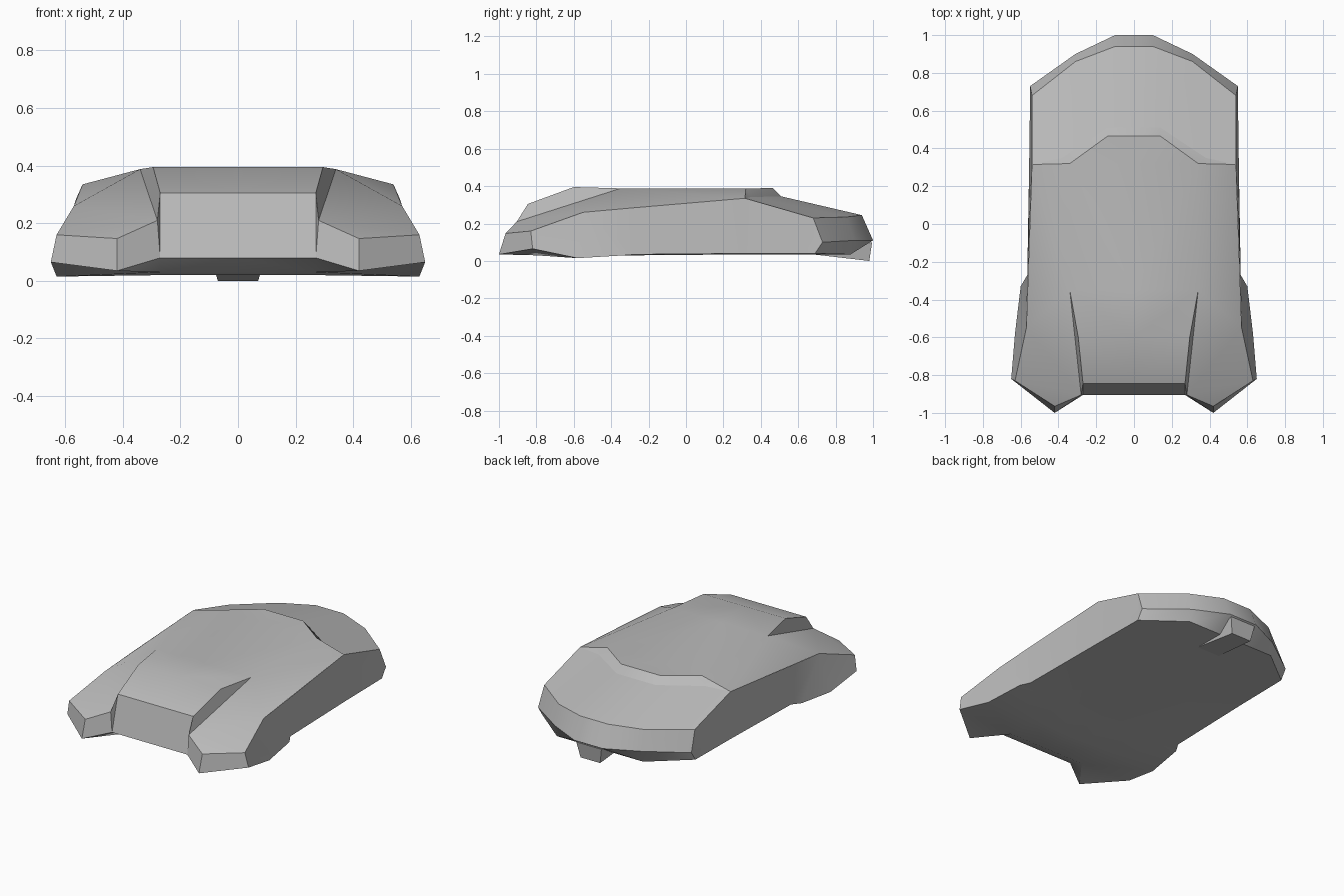
import bpy
import bmesh
from math import radians

if "Cube" in bpy.data.objects:
    bpy.data.objects.remove(bpy.data.objects["Cube"])

grey = bpy.data.materials.new("plain_grey")
grey.use_nodes = True
colour = (0.5, 0.5, 0.5, 1)
grey.diffuse_color = colour
grey.node_tree.nodes["Principled BSDF"].inputs["Base Color"].default_value = colour


def centred(line):
    """The same line moved onto the mirror plane."""
    return [(0, y, z) for x, y, z in line]


def add_face(bm, points):
    """A face through the points, skipping repeated ones."""
    unique = list(dict.fromkeys(points))
    if len(unique) > 2:
        bm.faces.new([bm.verts.new(p) for p in unique])


def add_strip(bm, first, second):
    """Faces bridging two lines with equal numbers of points."""
    for i in range(len(first) - 1):
        add_face(bm, (first[i], first[i + 1], second[i + 1], second[i]))


def finish(bm, name):
    """Weld the half shell, mirror it and shade it."""
    bmesh.ops.remove_doubles(bm, verts=bm.verts, dist=0.0005)
    for v in list(bm.verts):
        if v.co.x > 0:
            continue
        v.co.x = 0
    copy = bmesh.ops.duplicate(bm, geom=bm.verts[:] + bm.edges[:] + bm.faces[:])
    for item in copy["geom"]:
        if isinstance(item, bmesh.types.BMVert):
            item.co.x *= -1
    bmesh.ops.remove_doubles(bm, verts=bm.verts, dist=0.0005)
    bmesh.ops.recalc_face_normals(bm, faces=bm.faces)
    mesh = bpy.data.meshes.new(name)
    bm.to_mesh(mesh)
    bm.free()
    mesh.materials.append(grey)
    obj = bpy.data.objects.new(name, mesh)
    bpy.context.collection.objects.link(obj)
    bpy.ops.object.select_all(action="DESELECT")
    obj.select_set(True)
    bpy.context.view_layer.objects.active = obj
    bpy.ops.object.shade_smooth_by_angle(angle=radians(30))
    return obj


# Key corners of the hull
nose_low = (.27, -.905, .08)
nose_top = (.27, -.845, .305)
brow = (.295, -.6, .395)
slot_end = (.34, -.35, .388)
slot_low = (.28, -.905, .21)
roof_corner = (.34, .32, .387)
roof_back = (.14, .465, .39)
shoulder = (.54, .315, .335)
hip = (.57, -.55, .26)
prong_top = (.42, -.965, .147)
prong_tip = (.42, -1, .035)
prong_side = (.63, -.83, .16)
rear_corner = (.54, .68, .23)

# Lines running along or across the hull
roof_edge = [nose_low, nose_top, brow, slot_end, roof_corner]
sill = [(.65, -.82, .065), (.63, -.58, .015), (.6, -.33, .03),
        (.565, -.27, .035), (.555, .315, .04), (.55, .69, .04)]
belly = [(.27, -.8, .03), (.27, -.58, .02), (.28, -.33, .03),
         (.28, -.27, .03), (.28, .315, .035), (.31, .88, .035)]
roof_rear = [(0, .465, .39), roof_back, roof_corner, shoulder]
deck_front = [(0, .51, .345), (.14, .51, .345), (.38, .35, .342), shoulder]
deck_rear = [(0, .94, .245), (.1, .94, .245), (.31, .86, .235), rear_corner]
bumper = [(0, 1, .11), (.1, 1, .11), (.31, .9, .11), (.55, .73, .1)]
bumper_low = [(0, .88, .035), (.1, .88, .035), belly[-1], sill[-1]]

hull = bmesh.new()

# Nose, roof and its rear point
add_strip(hull, centred(roof_edge), roof_edge)
add_face(hull, centred([roof_corner]) + [roof_corner, roof_back] + centred([roof_back]))

# Front prongs and the slots beside the nose
add_face(hull, (nose_top, brow, slot_end, slot_low))
add_face(hull, (nose_low, nose_top, slot_low))
add_face(hull, (slot_low, prong_top, prong_tip, nose_low))
add_face(hull, (prong_top, prong_side, sill[0], prong_tip))
add_face(hull, (slot_low, prong_side, prong_top))

# Sloping shoulders
add_strip(hull, [slot_low, slot_end, roof_corner], [prong_side, hip, shoulder])

# Side walls
flank = [prong_side, hip, hip, (.562, -.27, .285), shoulder, rear_corner]
add_strip(hull, flank, sill)
add_face(hull, (rear_corner, bumper[-1], sill[-1]))

# Step, rear deck and bumper
for upper, lower in ((roof_rear, deck_front), (deck_front, deck_rear),
                     (deck_rear, bumper), (bumper, bumper_low)):
    add_strip(hull, upper, lower)

# Underside
add_strip(hull, centred(belly), belly)
add_strip(hull, belly, sill)
add_strip(hull, centred([nose_low]) + [nose_low], centred(belly[:1]) + belly[:1])
add_face(hull, (nose_low, prong_tip, belly[0]))
add_face(hull, (prong_tip, sill[0], belly[0]))
finish(hull, "hull")

# Wedge under the tail
wedge = bmesh.new()
wedge_side = [(.08, .68, .035), (.07, .98, 0), (.09, .995, .1)]
add_strip(wedge, centred(wedge_side), wedge_side)
add_face(wedge, wedge_side)
add_strip(wedge, centred(wedge_side[::2]), wedge_side[::2])
finish(wedge, "tail_wedge")
